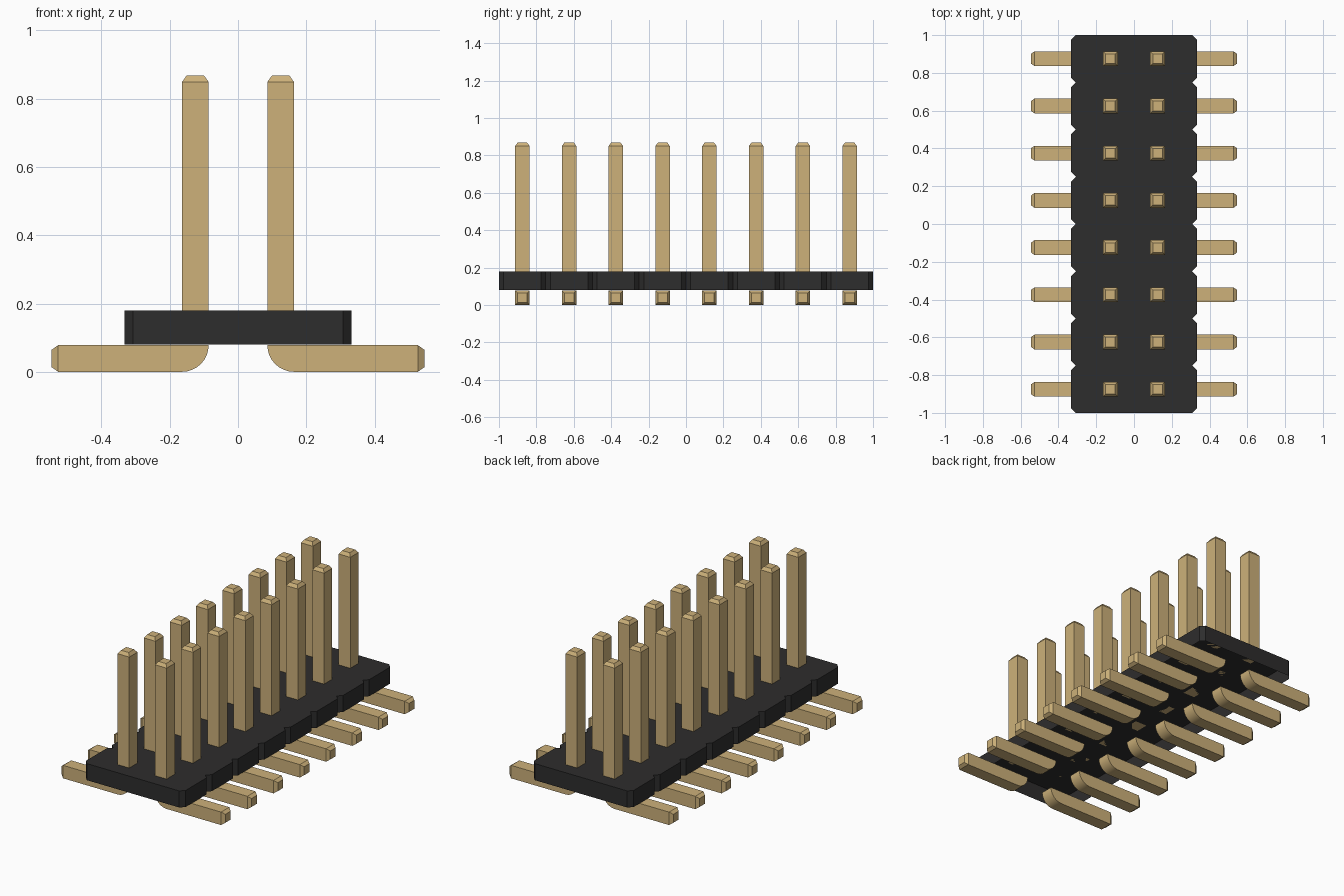
import bpy, bmesh, math
from mathutils import Vector

if "Cube" in bpy.data.objects:
    bpy.data.objects.remove(bpy.data.objects["Cube"], do_unlink=True)

ROWS = 8
PITCH = 0.25
PIN_X = 0.125
PIN_W = 0.078
BODY_X = 0.333
BODY_LOW, BODY_TOP = 0.08, 0.18
CHAMFER = 0.025
TIP = 0.019


def make_material(name, color):
    mat = bpy.data.materials.new(name)
    mat.use_nodes = True
    mat.diffuse_color = (*color, 1)
    mat.node_tree.nodes["Principled BSDF"].inputs["Base Color"].default_value = (*color, 1)
    return mat


gold = make_material("pale gold", (0.61, 0.44, 0.195))
black = make_material("matte black", (0.027, 0.026, 0.026))


def prism(profile, direction):
    """Extrude a closed outline into a solid."""
    bm = bmesh.new()
    base = bm.faces.new([bm.verts.new(p) for p in profile])
    top = bmesh.ops.extrude_face_region(bm, geom=[base])["geom"]
    verts = [g for g in top if isinstance(g, bmesh.types.BMVert)]
    bmesh.ops.translate(bm, verts=verts, vec=direction)
    if base.is_valid and not any(len(e.link_faces) > 2 for e in base.edges):
        if any(len(e.link_faces) < 2 for e in bm.edges):
            bm.faces.new([v for v in base.verts])
    bmesh.ops.recalc_face_normals(bm, faces=bm.faces)
    return bm


def face_towards(bm, axis):
    return max(bm.faces, key=lambda f: f.calc_center_median().dot(axis)
               + f.normal.dot(axis))


def taper_end(bm, axis):
    """Chamfer the end of a pin around its four edges."""
    face = face_towards(bm, axis)
    bmesh.ops.inset_region(bm, faces=[face], thickness=TIP)
    bmesh.ops.translate(bm, verts=face.verts[:], vec=axis * TIP)


def to_mesh(bm, name, mat):
    mesh = bpy.data.meshes.new(name)
    bm.to_mesh(mesh)
    bm.free()
    mesh.materials.append(mat)
    return mesh


def place(mesh, name, location=(0, 0, 0), turn=0):
    obj = bpy.data.objects.new(name, mesh)
    obj.location = location
    obj.rotation_euler.z = turn
    bpy.context.collection.objects.link(obj)
    return obj


# Housing: scalloped outline, hollow and open underneath
side = []
for i in range(ROWS):
    y = -1 + i * PITCH
    if i == 0:
        side.append((BODY_X - CHAMFER, y))
    side += [(BODY_X, y + CHAMFER), (BODY_X, y + PITCH - CHAMFER),
             (BODY_X - CHAMFER, y + PITCH)]
outline = side + [(-x, -y) for x, y in side]
bm = prism([(x, y, BODY_LOW) for x, y in outline],
           Vector((0, 0, BODY_TOP - BODY_LOW)))
bmesh.ops.delete(bm, geom=[face_towards(bm, Vector((0, 0, -1)))],
                 context='FACES_ONLY')
place(to_mesh(bm, "housing", black), "housing")

# Upright pin with a chamfered tip
h = PIN_W / 2
square = [(-h, -h, 0), (h, -h, 0), (h, h, 0), (-h, h, 0)]
bm = prism(square, Vector((0, 0, 0.868 - TIP - BODY_TOP)))
taper_end(bm, Vector((0, 0, 1)))
pin_mesh = to_mesh(bm, "upright_pin", gold)

# Surface foot with a rounded heel and a chamfered toe
heel, toe = PIN_X - h, 0.546 - TIP
profile = [(toe, -h, 0), (toe, -h, PIN_W)]
STEPS = 8
for i in range(STEPS + 1):
    a = math.pi / 2 * i / STEPS
    profile.append((heel + PIN_W * (1 - math.cos(a)), -h,
                    PIN_W * (1 - math.sin(a))))
bm = prism(profile, Vector((0, PIN_W, 0)))
taper_end(bm, Vector((1, 0, 0)))
foot_mesh = to_mesh(bm, "foot", gold)

# Two columns of pins and feet
feet = []
for i in range(ROWS):
    y = -1 + PITCH * (i + 0.5)
    for sign, label in ((1, "left"), (-1, "right")):
        place(pin_mesh, f"{label}_pin_{i + 1}", (sign * PIN_X, y, BODY_TOP))
        feet.append(place(foot_mesh, f"{label}_foot_{i + 1}", (0, y, 0),
                          0 if sign > 0 else math.pi))

# Smooth the rounded heels, keep other edges sharp
bpy.ops.object.select_all(action='DESELECT')
feet[0].select_set(True)
bpy.context.view_layer.objects.active = feet[0]
bpy.ops.object.shade_smooth_by_angle(angle=math.radians(25))
